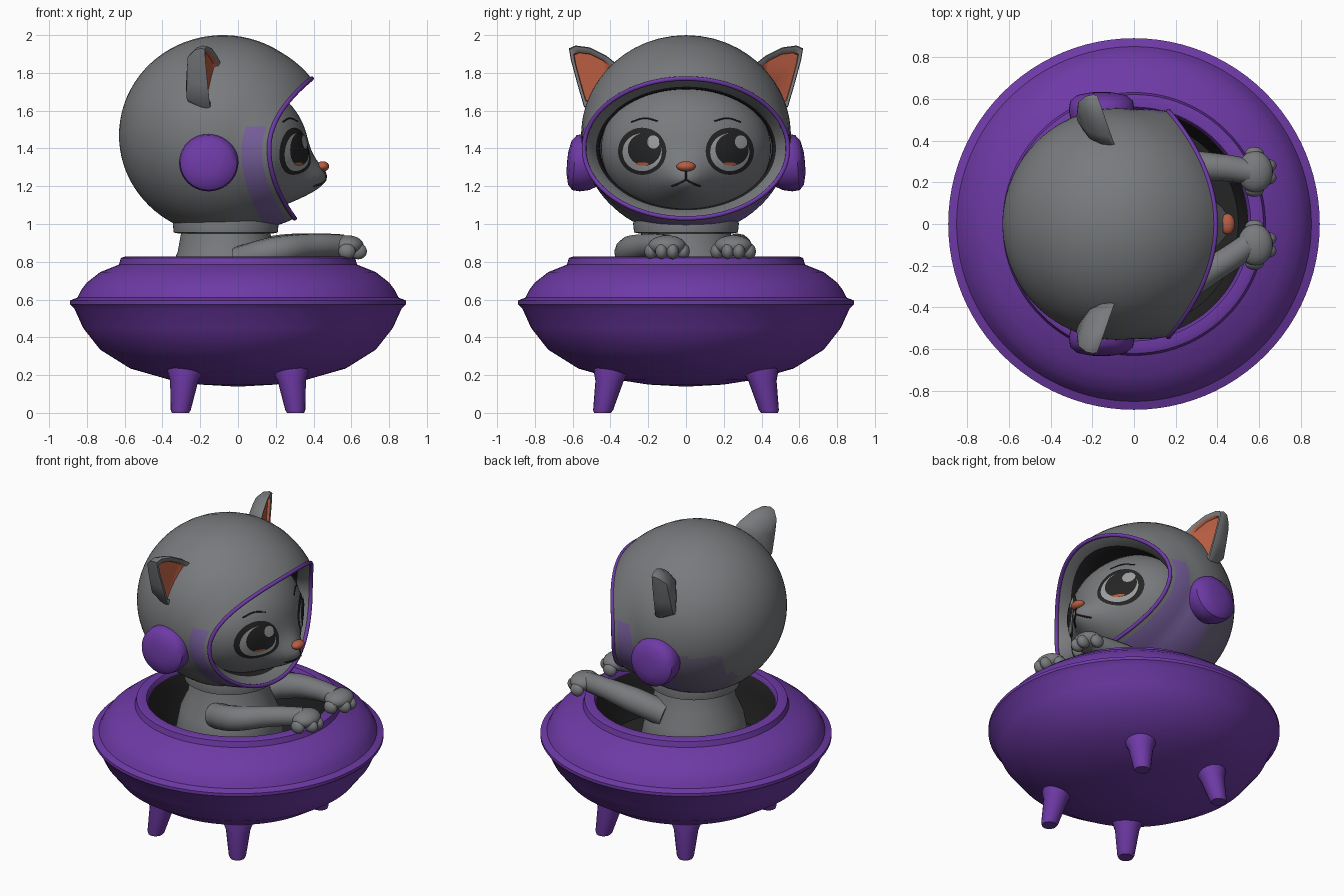
import bpy, bmesh, math
from mathutils import Vector

cube = bpy.data.objects.get("Cube")
if cube:
    bpy.data.objects.remove(cube)


def material(name, r, g, b):
    m = bpy.data.materials.new(name)
    m.use_nodes = True
    m.diffuse_color = (r, g, b, 1)
    m.node_tree.nodes["Principled BSDF"].inputs["Base Color"].default_value = (r, g, b, 1)
    return m


GREY = material("fur grey", .19, .195, .205)
PURPLE = material("deep purple", .155, .042, .38)
LILAC = material("lilac", .2, .125, .36)
MUTED = material("muted lilac", .165, .14, .22)
ORANGE = material("orange", .48, .11, .055)
BLACK = material("near black", .018, .018, .018)
SHINE = material("eye grey", .32, .33, .34)


def make(name, bm, *mats, angle=40):
    bmesh.ops.recalc_face_normals(bm, faces=bm.faces)
    me = bpy.data.meshes.new(name)
    bm.to_mesh(me)
    bm.free()
    for m in mats:
        me.materials.append(m)
    ob = bpy.data.objects.new(name, me)
    bpy.context.collection.objects.link(ob)
    bpy.ops.object.select_all(action='DESELECT')
    bpy.context.view_layer.objects.active = ob
    ob.select_set(True)
    bpy.ops.object.shade_smooth_by_angle(angle=math.radians(angle))
    return ob


def loft(bm, rings, cap_start=True, cap_end=True, mat=lambda i, c: 0):
    """Bridge closed rings of points; mat picks a slot from ring number and face centre."""
    rows = [[bm.verts.new(p) for p in ring] for ring in rings]
    n = len(rows[0])
    for i, (a, b) in enumerate(zip(rows, rows[1:])):
        for k in range(n):
            f = bm.faces.new((a[k], a[(k + 1) % n], b[(k + 1) % n], b[k]))
            f.material_index = mat(i, f.calc_center_median())
    if cap_start:
        bm.faces.new(rows[0]).material_index = mat(0, Vector(rings[0][0]))
    if cap_end:
        bm.faces.new(rows[-1]).material_index = mat(len(rows) - 2, Vector(rings[-1][0]))
    return rows


def circle(n):
    return [(math.cos(2 * math.pi * k / n), math.sin(2 * math.pi * k / n)) for k in range(n)]


def turned(name, profile, mats, x=0, y=0, n=64, slot=lambda i, c: 0, lean=(0, 0)):
    """Revolve (radius, z) pairs around a vertical axis that may lean."""
    bm = bmesh.new()
    rings = [[(x + lean[0] * z + r * c, y + lean[1] * z + r * s, z) for c, s in circle(n)]
             for r, z in profile]
    loft(bm, rings, mat=slot)
    return make(name, bm, *mats)


def ball(name, loc, size, mat):
    bm = bmesh.new()
    bmesh.ops.create_uvsphere(bm, u_segments=24, v_segments=14, radius=1)
    for v in bm.verts:
        v.co = Vector(loc) + v.co * Vector(size)
    return make(name, bm, mat, angle=80)


def tube(name, points, mat, closed=False):
    """Smooth round tube through (x, y, z, radius) points."""
    cu = bpy.data.curves.new(name + "_path", 'CURVE')
    cu.dimensions = '3D'
    cu.bevel_depth = 1
    cu.bevel_resolution = 4
    cu.use_fill_caps = True
    sp = cu.splines.new('BEZIER')
    sp.bezier_points.add(len(points) - 1)
    sp.use_cyclic_u = closed
    sp.resolution_u = 4 if closed else 8
    for bp, p in zip(sp.bezier_points, points):
        bp.co, bp.radius = p[:3], p[3]
        bp.handle_left_type = bp.handle_right_type = 'AUTO'
    tmp = bpy.data.objects.new(name + "_path", cu)
    bpy.context.collection.objects.link(tmp)
    bpy.context.view_layer.update()
    me = bpy.data.meshes.new_from_object(tmp.evaluated_get(bpy.context.evaluated_depsgraph_get()))
    bm = bmesh.new()
    bm.from_mesh(me)
    for f in bm.faces:
        f.material_index = 0
    bpy.data.objects.remove(tmp)
    return make(name, bm, mat, angle=60)


# Saucer hull with a dark cockpit, and four splayed feet
hull = [(.02, .14), (.2, .15), (.36, .175), (.57, .235), (.73, .335), (.82, .45), (.865, .55),
        (.89, .575), (.89, .595), (.85, .61), (.83, .65), (.8, .69), (.73, .745), (.63, .785),
        (.62, .82), (.6, .827), (.56, .825), (.545, .8), (.55, .7), (.5, .5), (.02, .48)]
turned("saucer", hull, (PURPLE, BLACK), n=96, slot=lambda i, c: int(i >= 17))
for sx in (-1, 1):
    for sy in (-1, 1):
        turned("foot", [(.045, 0), (.053, .015), (.075, .17), (.095, .22), (.1, .3)], (PURPLE,),
               sx * .305, sy * .442, n=20, lean=(-sx * .12, -sy * .22))

# Body and helmet collar
turned("body", [(.3, .49), (.33, .6), (.3, .75), (.255, .85), (.235, .96)], (GREY,), x=-.065)
turned("collar", [(.25, .95), (.275, .955), (.28, 1.0), (.275, 1.03), (.25, 1.04)], (GREY,), x=-.065)

# Helmet shell: swept from the back pole to a flared oval opening
CENTRE, RADII = Vector((-.08, 0, 1.47)), Vector((.55, .555, .53))
STEPS, N = 32, 80


def edge(c, s, k=1, back=0):
    return Vector((.165 + (.225 if s > 0 else .135) * s * s - back, .54 * c * k, 1.4 + .37 * s * k))


def shell_ring(t):
    ring = []
    for c, s in circle(N):
        e = edge(c, s) - CENTRE
        u = Vector((e.x / RADII.x, e.y / RADII.y, e.z / RADII.z))
        ang = Vector((-1, 0, 0)).angle(u) * t
        side = Vector((0, u.y, u.z)).normalized()
        d = side * math.sin(ang) - Vector((math.cos(ang), 0, 0))
        flare = 1 + (u.length - 1) * max(0, (t - .85) / .15)
        ring.append(CENTRE + d * RADII * flare)
    return ring


def shell_slot(i, c):
    if i >= STEPS + 1:
        return 3
    if i >= STEPS - 1:
        return 0
    if i >= STEPS - 4 and c.z < 1.52:
        return 1
    if c.z < 1.37 and c.y > .15 and c.x > -.5:
        return 1 if c.x > -.2 else 2
    return 0


bm = bmesh.new()
rings = [shell_ring(max(.01, i / STEPS)) for i in range(STEPS + 1)]
for k, back in ((.88, .06), (.85, .16), (.84, .3)):
    rings.append([edge(c, s, k, back) for c, s in circle(N)])
loft(bm, rings, cap_end=False, mat=shell_slot)
make("helmet", bm, GREY, LILAC, MUTED, BLACK, angle=50)
tube("visor_trim", [(*edge(c, s), .012) for c, s in circle(40)], PURPLE, closed=True)

# Ear cups and helmet ears
for sy in (-1, 1):
    bm = bmesh.new()
    prof = [(.13, .46), (.15, .5), (.157, .55), (.15, .59), (.12, .615), (.06, .628), (.01, .63)]
    loft(bm, [[(-.155 + r * c, sy * (d - .08 * r * s), 1.325 + r * s * .97) for c, s in circle(40)]
              for r, d in prof])
    make("ear_cup", bm, PURPLE)

    outline = [(.47, 1.58), (.54, 1.62), (.575, 1.74), (.61, 1.87), (.62, 1.93), (.585, 1.945),
               (.51, 1.935), (.42, 1.89), (.37, 1.85), (.4, 1.7)]
    mid = Vector((.5, 1.78))

    def ear_ring(scale, x, slide=0):
        pts = []
        for p in outline:
            q = mid + (Vector(p) - mid) * scale
            front = .35 * (.5 - q.x)
            pts.append((x + front - slide * (q.y - 1.94), sy * q.x, q.y))
        return pts

    bm = bmesh.new()
    loft(bm, [ear_ring(.3, -.24, -.15), ear_ring(.7, -.23, -.12), ear_ring(.94, -.19),
              ear_ring(1, -.155), ear_ring(.97, -.135), ear_ring(.8, -.14), ear_ring(.76, -.16)],
         mat=lambda i, c: int(i >= 5))
    make("ear", bm, GREY, ORANGE, angle=60)


# Head: an egg with a soft muzzle bump
def muzzle(y, z):
    return .14 * math.exp(-(y / .14) ** 2 - ((z - 1.22) / .12) ** 2)


def face_x(y, z):
    return -.02 + .39 * math.sqrt(max(0, 1 - (y / .45) ** 2 - ((z - 1.4) / .36) ** 2)) + muzzle(y, z)


bm = bmesh.new()
bmesh.ops.create_uvsphere(bm, u_segments=64, v_segments=40, radius=1)
for v in bm.verts:
    front = max(0, min(1, v.co.x * 3))
    v.co = Vector((-.02, 0, 1.4)) + v.co * Vector((.39, .45, .36))
    v.co.x += muzzle(v.co.y, v.co.z) * front
make("head", bm, GREY, angle=80)


def face_patch(name, y, z, ry, rz, lift, mat):
    """Oval plate that follows the face."""
    bm = bmesh.new()
    rings = []
    for k in (1, .8, .6, .4, .2, .02):
        rings.append([(face_x(y + ry * k * c, z + rz * k * s) + lift, y + ry * k * c, z + rz * k * s)
                      for c, s in circle(36)])
    loft(bm, rings, cap_start=False)
    ob = make(name, bm, mat, angle=80)
    if ob.data.polygons[0].normal.x < 0:
        ob.data.flip_normals()


def face_line(name, pts, r, mat=BLACK):
    tube(name, [(face_x(y, z) + .001, y, z, r) for y, z in pts], mat)


# Eyes, brows, nose and mouth
for sy in (-1, 1):
    y = sy * .232
    face_patch("eye_outline", y, 1.385, .128, .125, .006, BLACK)
    face_patch("eye_iris", y, 1.38, .104, .1, .009, SHINE)
    face_patch("eye_pupil", y + .012, 1.395, .088, .086, .012, BLACK)
    face_patch("eye_glint", y + .06, 1.435, .033, .036, .015, SHINE)
    face_patch("eye_warm_glow", y, 1.318, .035, .008, .015, ORANGE)
    face_line("brow", [(sy * .15, 1.545), (sy * .22, 1.56), (sy * .29, 1.54)], .004)
    face_line("mouth_side", [(0, 1.235), (sy * .035, 1.215), (sy * .075, 1.2)], .005)
face_line("mouth_middle", [(0, 1.29), (0, 1.26), (0, 1.235)], .004)
ball("nose", (.448, 0, 1.305), (.035, .05, .027), ORANGE)

# Arms resting on the cockpit edge, each ending in a toed paw
arms = {1: [(.0, .22, .8, .08), (.2, .27, .86, .08), (.42, .27, .885, .065), (.56, .25, .885, .06)],
        -1: [(.0, -.24, .8, .08), (.18, -.3, .85, .08), (.4, -.2, .885, .065), (.55, -.1, .885, .06)]}
for sy, path in arms.items():
    tube("arm", path, GREY)
    py = path[-1][1]
    ball("paw", (.58, py, .885), (.085, .1, .055), GREY)
    for k in range(4):
        off = (k - 1.5) * .058
        ball("toe", (.645 - 9 * off * off, py + off, .855), (.045, .033, .042), GREY)
